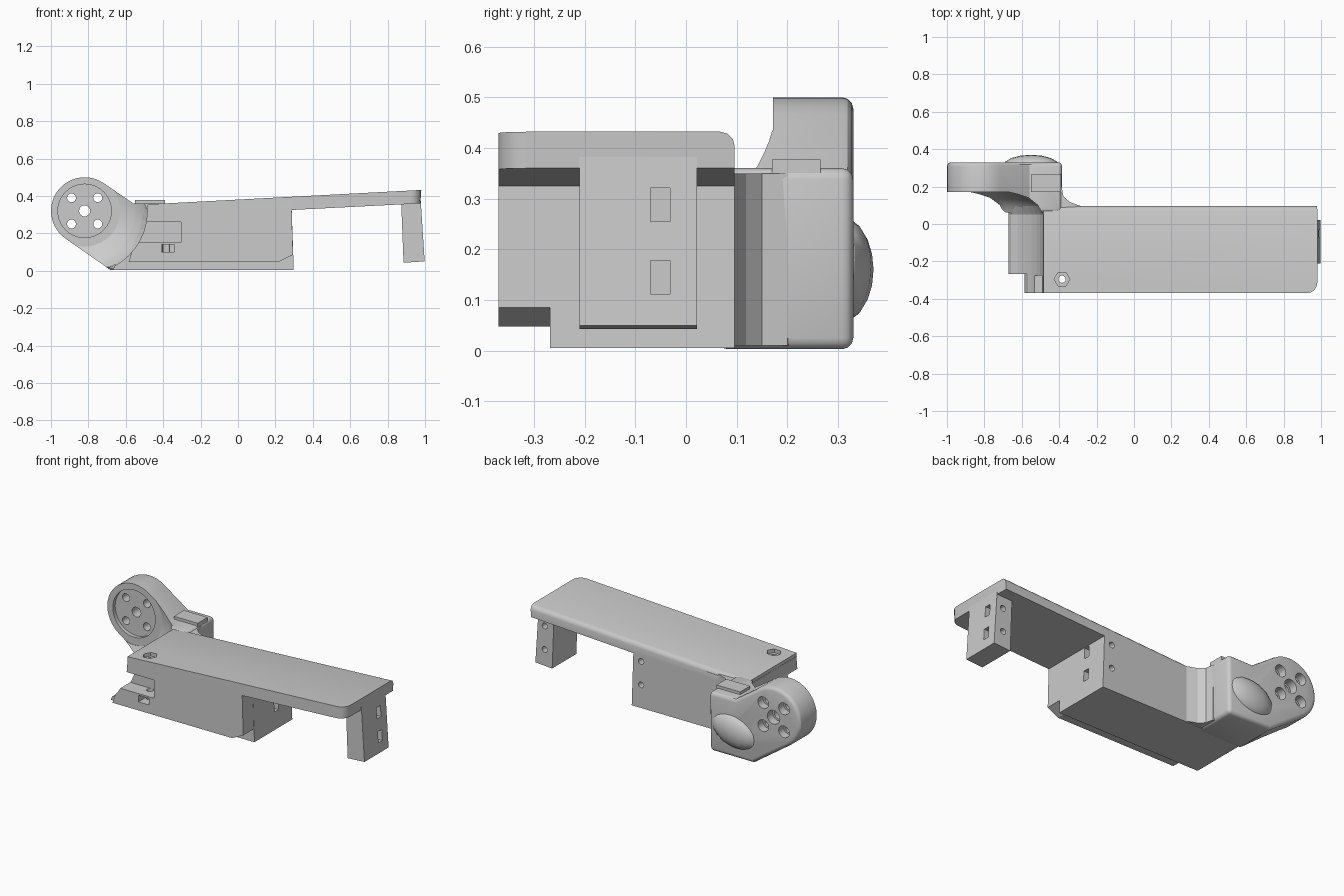
import bpy, bmesh
from math import sin, cos, pi, radians

if "Cube" in bpy.data.objects:
    bpy.data.objects.remove(bpy.data.objects["Cube"])

HX, HZ = -0.82, 0.32   # joint axis runs along y


def make(name, bm):
    bmesh.ops.recalc_face_normals(bm, faces=bm.faces)
    me = bpy.data.meshes.new(name)
    bm.to_mesh(me)
    bm.free()
    ob = bpy.data.objects.new(name, me)
    bpy.context.collection.objects.link(ob)
    return ob


def place(p, t, axis):
    return {'x': (t, p[0], p[1]), 'y': (p[0], t, p[1]), 'z': (p[0], p[1], t)}[axis]


def loft(name, rings, axis='y'):
    """Skin a list of (position, profile) rings along an axis."""
    bm = bmesh.new()
    loops = [[bm.verts.new(place(p, t, axis)) for p in pts] for t, pts in rings]
    for a, b in zip(loops, loops[1:]):
        n = len(a)
        for i in range(n):
            bm.faces.new((a[i], a[(i + 1) % n], b[(i + 1) % n], b[i]))
    bm.faces.new(loops[0])
    bm.faces.new(loops[-1])
    return make(name, bm)


def prism(name, pts, a, b, axis='y'):
    return loft(name, [(a, pts), (b, pts)], axis)


def circle(cx, cy, r, n=24, start=0, end=360):
    full = end - start == 360
    return [(cx + r * cos(radians(start + (end - start) * i / (n if full else n - 1))),
             cy + r * sin(radians(start + (end - start) * i / (n if full else n - 1))))
            for i in range(n)]


def box(name, x, y, z):
    return prism(name, [(x[0], z[0]), (x[1], z[0]), (x[1], z[1]), (x[0], z[1])], *y)


def apply_mod(ob, kind, **props):
    m = ob.modifiers.new(kind.title(), kind)
    for k, v in props.items():
        setattr(m, k, v)
    bpy.ops.object.select_all(action='DESELECT')
    bpy.context.view_layer.objects.active = ob
    ob.select_set(True)
    bpy.ops.object.modifier_apply(modifier=m.name)


def cut(ob, cutter, keep=False):
    apply_mod(ob, 'BOOLEAN', operation='DIFFERENCE', solver='EXACT', object=cutter)
    if not keep:
        bpy.data.objects.remove(cutter)


def bevel_edges(ob, test, width, segments):
    bm = bmesh.new()
    bm.from_mesh(ob.data)
    edges = [e for e in bm.edges if test(*e.verts)]
    bmesh.ops.bevel(bm, geom=edges, offset=width, segments=segments,
                    profile=0.5, affect='EDGES')
    bm.to_mesh(ob.data)
    bm.free()


def fixing_holes(ob, x_end, x_hole, y_back):
    """Two nut slots in the end face and two screw holes from the back."""
    for z in (0.145, 0.288):
        cut(ob, box('slot_cutter', (x_end - 0.09, x_end + 0.05),
                    (-0.07, -0.032), (z - 0.033, z + 0.033)))
        cut(ob, prism('screw_cutter', circle(x_hole, z, 0.018, 12), -0.06, y_back + 0.05))


# clearance swept by the mating joint
clearance = loft('joint_clearance', [(y, circle(HX, HZ, r, 40)) for y, r in
                 ((-0.5, 0.335), (0.05, 0.335), (0.10, 0.31), (0.14, 0.26), (0.17, 0.19))])
clearance.hide_render = True

# main box body
body = prism('main_body', [(-0.67, 0.005), (0.298, 0.005), (0.286, 0.36), (-0.49, 0.335)],
             -0.268, 0.096)
cut(body, clearance, keep=True)
fixing_holes(body, 0.29, 0.235, 0.096)

# thickened front side with tool notch
front = prism('front_side', [(-0.585, 0.048), (0.22, 0.048), (0.294, 0.085),
                             (0.286, 0.36), (-0.49, 0.335)], -0.37, -0.26)
cut(front, clearance, keep=True)
cut(front, box('notch_cutter', (-0.7, -0.305), (-0.4, -0.275), (0.15, 0.26)))
cut(front, box('nut_cutter', (-0.41, -0.34), (-0.4, -0.3), (0.10, 0.14)))

# sloping top plate
plate = prism('top_plate', [(-0.485, 0.30), (0.286, 0.325), (0.975, 0.36),
                            (0.98, 0.432), (-0.485, 0.355)], -0.37, 0.096)
bevel_edges(plate, lambda a, b: a.co.x > 0.96 and b.co.x > 0.96
            and a.co.y < -0.3 and b.co.y < -0.3, 0.055, 4)
bevel_edges(plate, lambda a, b: all(v.co.y > 0.09 and v.co.z > 0.35 + 0.04 * (v.co.x > 0)
                                    for v in (a, b)), 0.028, 3)
for ob in (plate, front):
    cut(ob, prism('bolt_cutter', circle(-0.385, -0.295, 0.02, 12), 0.0, 0.6, 'z'))
cut(plate, prism('hex_cutter', circle(-0.385, -0.295, 0.042, 6), 0.335, 0.6, 'z'))

# end leg
leg = prism('end_leg', [(0.885, 0.043), (0.998, 0.05), (0.976, 0.39), (0.872, 0.38)],
            -0.21, 0.022)
fixing_holes(leg, 0.985, 0.935, 0.022)

# joint arm: round hub flowing into a block beside the body
arm = prism('joint_arm', circle(HX, HZ, 0.18, 20, 55, 235) +
            [(-0.68, 0.003), (-0.39, 0.003), (-0.385, 0.36), (-0.56, 0.36)], 0.06, 0.33)
apply_mod(arm, 'BEVEL', width=0.022, segments=3, limit_method='ANGLE',
          angle_limit=radians(40))
cut(arm, clearance, keep=True)
hub_clear = prism('hub_front_cutter', circle(HX, HZ, 0.19, 40), 0.0, 0.172)
cut(arm, hub_clear)
cut(arm, prism('recess_cutter', circle(HX, HZ, 0.143, 40), 0.1, 0.195))
d = 0.07
for px, pz, r in [(0, 0, 0.03)] + [(sx * d, sz * d, 0.024) for sx in (-1, 1) for sz in (-1, 1)]:
    cut(arm, prism('hole_cutter', circle(HX + px, HZ + pz, r, 14), 0.1, 0.45))
    cut(arm, prism('counterbore_cutter', circle(HX + px, HZ + pz, r + 0.012, 14), 0.28, 0.45))
bpy.data.objects.remove(clearance)

# fairing between arm and body
prism('arm_fairing', [(-0.46, 0.22), (-0.387, 0.20), (-0.378, 0.15), (-0.345, 0.118),
                      (-0.28, 0.094), (-0.46, 0.08)], 0.01, 0.35, 'z')

# cable bump on the back of the arm
bm = bmesh.new()
bmesh.ops.create_uvsphere(bm, u_segments=16, v_segments=10, radius=1)
for v in bm.verts:
    v.co = (-0.55 + 0.15 * v.co.x, 0.31 + v.co.y * 0.06, 0.16 + v.co.z * 0.1 + v.co.x * 0.02)
bump = make('cable_bump', bm)

# small clip on top of the arm
box('cable_clip', (-0.55, -0.39), (0.17, 0.265), (0.34, 0.377))

for ob in (arm, bump, plate):
    bpy.ops.object.select_all(action='DESELECT')
    bpy.context.view_layer.objects.active = ob
    ob.select_set(True)
    bpy.ops.object.shade_smooth_by_angle(angle=radians(30))
